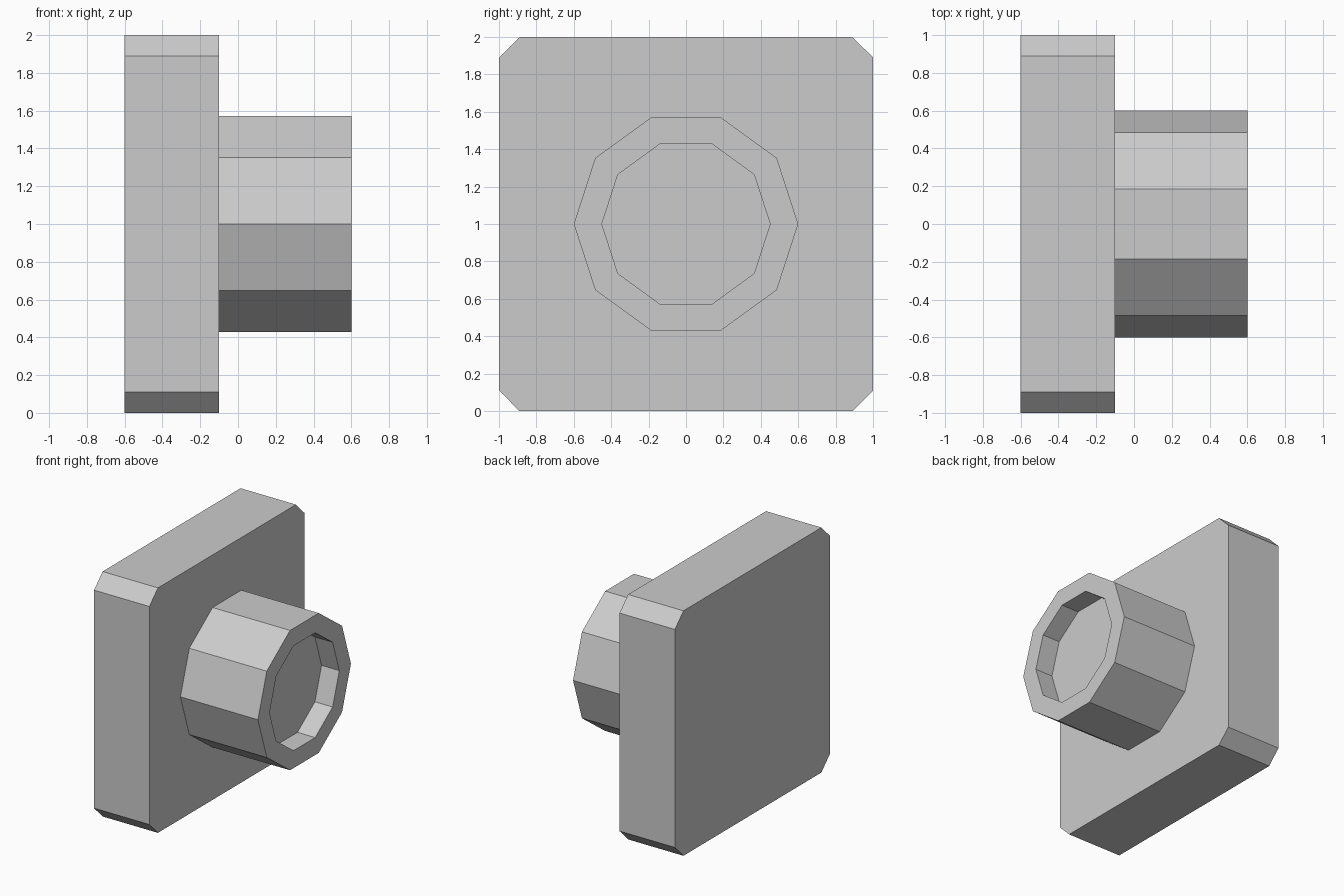
import bpy, bmesh
from math import cos, sin, pi

if "Cube" in bpy.data.objects:
    bpy.data.objects.remove(bpy.data.objects["Cube"])


def lofted(name, rings):
    """Skin equal-sided rings of points, capping both ends, as a flat-shaded object."""
    bm = bmesh.new()
    loops = [[bm.verts.new(p) for p in ring] for ring in rings]
    n = len(loops[0])
    for a, b in zip(loops, loops[1:]):
        for i in range(n):
            j = (i + 1) % n
            bm.faces.new((a[i], a[j], b[j], b[i]))
    bm.faces.new(loops[0][::-1])
    bm.faces.new(loops[-1])
    bmesh.ops.recalc_face_normals(bm, faces=bm.faces)
    mesh = bpy.data.meshes.new(name)
    bm.to_mesh(mesh)
    bm.free()
    obj = bpy.data.objects.new(name, mesh)
    bpy.context.collection.objects.link(obj)
    return obj


def plate_ring(x, half=1.0, cut=0.11):
    """Square outline with clipped corners."""
    k = half - cut
    outline = [(half, -k), (half, k), (k, half), (-k, half),
               (-half, k), (-half, -k), (-k, -half), (k, -half)]
    return [(x, y, 1 + z) for y, z in outline]


def knob_ring(x, radius, sides=10):
    return [(x, radius * cos(2 * pi * i / sides), 1 + radius * sin(2 * pi * i / sides))
            for i in range(sides)]


# Wall plate with chamfered corners
lofted("back_plate", [plate_ring(-0.6), plate_ring(-0.1)])

# Ten-sided knob with a recessed end
lofted("knob", [knob_ring(-0.1, 0.6), knob_ring(0.6, 0.6),
                knob_ring(0.6, 0.45), knob_ring(0.44, 0.45)])
